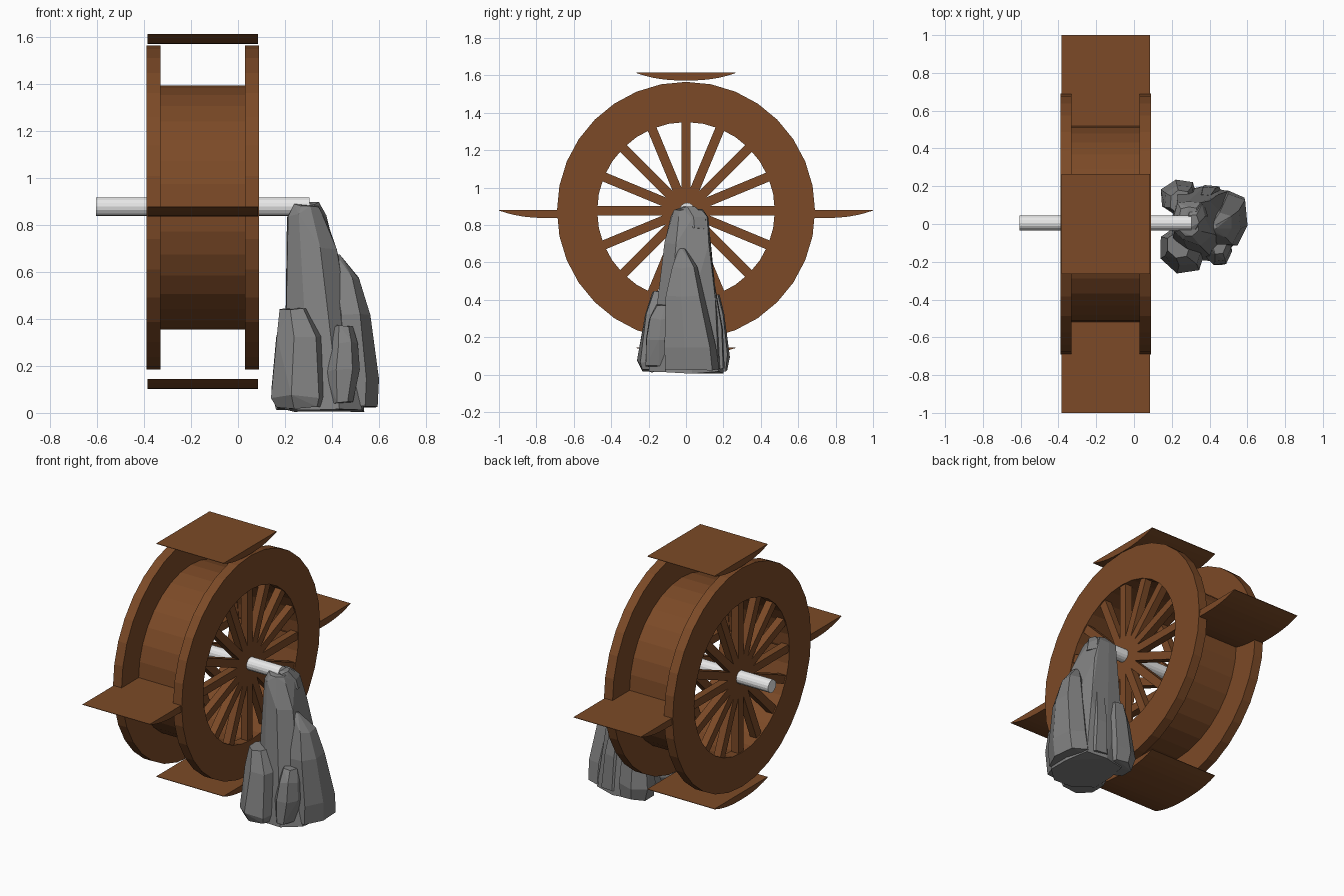
import bpy, bmesh, math, random
from mathutils import Vector

if "Cube" in bpy.data.objects:
    bpy.data.objects.remove(bpy.data.objects["Cube"])

random.seed(4)
CZ = 0.875          # wheel centre height
XM = -0.15          # wheel middle plane


def material(name, col):
    m = bpy.data.materials.new(name)
    m.diffuse_color = (*col, 1)
    m.use_nodes = True
    m.node_tree.nodes["Principled BSDF"].inputs["Base Color"].default_value = m.diffuse_color
    return m


WOOD = material("brown wood", (0.20, 0.068, 0.020))
STONE = material("grey stone", (0.22, 0.22, 0.22))
METAL = material("pale axle", (0.80, 0.80, 0.80))


def finish(name, bm, mat):
    bmesh.ops.recalc_face_normals(bm, faces=bm.faces)
    me = bpy.data.meshes.new(name)
    bm.to_mesh(me)
    bm.free()
    me.materials.append(mat)
    ob = bpy.data.objects.new(name, me)
    bpy.context.collection.objects.link(ob)
    return ob


def tube(name, x0, x1, r_in, r_out, n=32):
    """Ring with a rectangular section, turned about the axle."""
    bm = bmesh.new()
    rings = []
    for i in range(n):
        a = 2 * math.pi * i / n
        rings.append([bm.verts.new((x, r * math.cos(a), CZ + r * math.sin(a)))
                      for x, r in ((x0, r_in), (x1, r_in), (x1, r_out), (x0, r_out))])
    for i in range(n):
        a, b = rings[i], rings[(i + 1) % n]
        for j in range(4):
            k = (j + 1) % 4
            bm.faces.new((a[j], a[k], b[k], b[j]))
    return finish(name, bm, WOOD)


def prism(name, profile, x0, x1, mat):
    """Extrude a (y, z) outline along x."""
    bm = bmesh.new()
    f = bm.faces.new([bm.verts.new((x0, y, z)) for y, z in profile])
    g = bmesh.ops.extrude_face_region(bm, geom=[f])["geom"]
    bmesh.ops.translate(bm, vec=(x1 - x0, 0, 0),
                        verts=[v for v in g if isinstance(v, bmesh.types.BMVert)])
    return finish(name, bm, mat)


# Two rims and the drum between them
tube("rim_left", -0.39, -0.33, 0.475, 0.69)
tube("rim_right", 0.03, 0.09, 0.475, 0.69)
tube("drum", -0.335, 0.035, 0.478, 0.52)

# Spokes: eight bars across each rim make sixteen spokes
for side, xc in (("left", -0.36), ("right", 0.06)):
    for i in range(8):
        a = math.pi * i / 8
        c, s = math.cos(a), math.sin(a)
        pts = [(u * c - v * s, CZ + u * s + v * c)
               for u, v in ((-0.5, -0.025), (0.5, -0.025), (0.5, 0.025), (-0.5, 0.025))]
        prism(f"spoke_{side}_{i}", pts, xc - 0.023, xc + 0.023, WOOD)

# Paddles: flat top, bowed underside, all kept level
for name, cy, cz in (("top", 0, 0.735), ("bottom", 0, -0.735),
                     ("front", -0.735, 0), ("back", 0.735, 0)):
    pts = [(cy + 0.265 * t / 6, CZ + cz + 0.002 - 0.04 * (1 - (abs(t) / 6) ** 2.4))
           for t in range(-6, 7)]
    pts += [(cy + 0.265, CZ + cz + 0.005), (cy - 0.265, CZ + cz + 0.005)]
    prism("paddle_" + name, pts, -0.385, 0.085, WOOD)

# Axle
axle = [(0.006 + 0.04 * math.cos(math.pi * i / 8), 0.879 + 0.04 * math.sin(math.pi * i / 8))
        for i in range(16)]
prism("axle", axle, -0.605, 0.305, METAL)


def rock(name, rings, n=7):
    """Convex stone from rings of (z, x0, x1, y0, y1), slightly jittered."""
    bm = bmesh.new()
    off = random.random()
    for z, x0, x1, y0, y1 in rings:
        for i in range(n):
            a = 2 * math.pi * (i + off) / n
            c, s = math.cos(a), math.sin(a)
            k = 1 / max(abs(c), abs(s)) ** 0.6
            px = max(-1, min(1, c * k)) * random.uniform(0.93, 1.03)
            py = max(-1, min(1, s * k)) * random.uniform(0.93, 1.03)
            bm.verts.new(((x0 + x1) / 2 + px * (x1 - x0) / 2,
                          (y0 + y1) / 2 + py * (y1 - y0) / 2,
                          z + random.uniform(-0.008, 0.008)))
    r = bmesh.ops.convex_hull(bm, input=bm.verts)
    junk = {g for g in r["geom_interior"] + r["geom_unused"]
            if isinstance(g, bmesh.types.BMVert)}
    bmesh.ops.delete(bm, geom=list(junk), context='VERTS')
    bmesh.ops.dissolve_limit(bm, angle_limit=math.radians(7), verts=bm.verts, edges=bm.edges)
    return finish(name, bm, STONE)


# Stone support: one tall pillar with smaller stones leaning on it
rock("pillar_stone", [(0.01, 0.19, 0.55, -0.20, 0.20), (0.40, 0.19, 0.49, -0.15, 0.17),
                      (0.70, 0.195, 0.425, -0.115, 0.14), (0.84, 0.205, 0.37, -0.09, 0.125),
                      (0.885, 0.235, 0.345, -0.07, 0.09)], 9)
rock("cap_stone", [(0.78, 0.29, 0.39, -0.01, 0.11), (0.84, 0.27, 0.38, -0.02, 0.11),
                   (0.892, 0.27, 0.345, -0.03, 0.05)], 6)
rock("right_stone", [(0.03, 0.40, 0.595, -0.12, 0.18), (0.15, 0.40, 0.60, -0.12, 0.16),
                     (0.42, 0.39, 0.565, -0.11, 0.10), (0.57, 0.39, 0.52, -0.08, 0.06),
                     (0.67, 0.39, 0.435, -0.04, 0.00)])
rock("front_left_stone", [(0.02, 0.16, 0.37, -0.24, -0.02), (0.07, 0.135, 0.385, -0.26, 0.0),
                          (0.33, 0.16, 0.37, -0.225, -0.02), (0.44, 0.175, 0.30, -0.18, -0.04)])
rock("front_small_stone", [(0.04, 0.39, 0.49, -0.22, -0.05), (0.18, 0.37, 0.52, -0.22, -0.05),
                           (0.30, 0.39, 0.51, -0.20, -0.05), (0.37, 0.40, 0.49, -0.16, -0.05)])
rock("back_left_stone", [(0.02, 0.16, 0.33, 0.04, 0.22), (0.10, 0.14, 0.34, 0.04, 0.235),
                         (0.32, 0.16, 0.33, 0.04, 0.205), (0.42, 0.19, 0.30, 0.05, 0.18)])
rock("back_right_stone", [(0.03, 0.31, 0.48, 0.04, 0.21), (0.25, 0.31, 0.46, 0.04, 0.20),
                          (0.48, 0.32, 0.42, 0.04, 0.16)])
